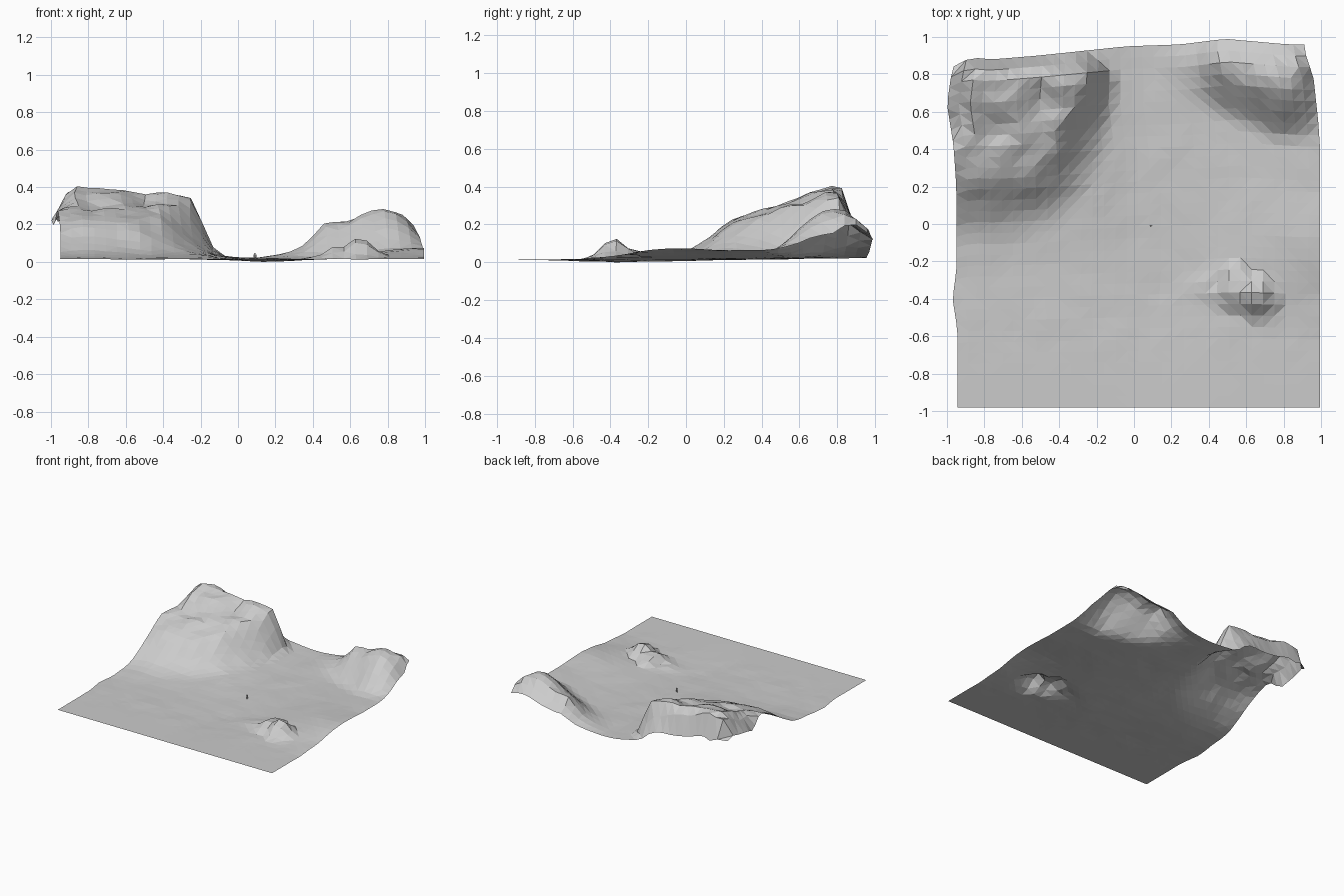
import bpy, bmesh, math
from mathutils import Vector, noise

if "Cube" in bpy.data.objects:
    bpy.data.objects.remove(bpy.data.objects["Cube"])


def interp(x, pts):
    """Piecewise linear profile through (position, value) points."""
    if x <= pts[0][0]:
        return pts[0][1]
    for (a, va), (b, vb) in zip(pts, pts[1:]):
        if x <= b:
            return va + (vb - va) * (x - a) / (b - a)
    return pts[-1][1]


def smooth(a, b, x):
    t = min(1, max(0, (x - a) / (b - a)))
    return t * t * (3 - 2 * t)


# Outline of the terrain sheet
LEFT = [(-.98, -.945), (-.56, -.945), (-.4, -.97), (-.25, -.95), (.2, -.95), (.42, -.965), (.64, -1), (.78, -.98), (.9, -.95)]
RIGHT = [(.4, .995), (.55, .985), (.78, .96), (.93, .91)]
BACK = [(-1, .8), (-.93, .86), (-.86, .89), (-.75, .88), (-.5, .9), (-.2, .93), (0, .95), (.3, .96), (.55, .99), (.9, .96)]

# Left hill: long front slope, stepped top, steep inner flank and cut-off back
L_SLOPE = [(-.3, 0), (-.1, .015), (0, .04), (.1, .1), (.2, .17), (.3, .235), (.38, .265), (.5, .285), (.65, .335), (.77, .38), (.82, .37), (.9, .15)]
L_TOE = [(-.2, -.5), (0, -.36), (.2, -.2), (.4, -.13), (.6, -.1), (.8, -.09), (.87, -.14), (.95, -.22)]
L_WIDTH = [(0, .45), (.3, .42), (.5, .33), (.65, .22), (.8, .17)]
L_TOP = [(-.9, 1.02), (-.7, .98), (-.5, .92), (-.42, .94), (-.28, .87), (-.2, .8)]

# Right hill: ridge height along x, front toe line, front-to-back section
R_CREST = [(.1, 0), (.25, .025), (.35, .08), (.45, .18), (.6, .185), (.77, .235), (.87, .2), (.93, .14), (.98, .07)]
R_TOE = [(.2, .62), (.3, .62), (.4, .6), (.55, .53), (.75, .45), (1, .44)]
R_SECTION = [(0, 0), (.06, .12), (.13, .45), (.23, .88), (.3, 1)]

# Gentle rise along the right-hand edge
EDGE_RISE = [(-.6, 0), (-.4, .015), (-.2, .05), (-.05, .06), (.2, .048), (.45, .05), (.7, .04)]

# Boulder peaks: x, y, height, radius
ROCK = [(.65, -.385, .13, .13), (.53, -.29, .075, .1), (.71, -.44, .07, .07),
        (.5, -.38, .075, .085), (.55, -.34, .085, .1), (.4, -.33, .02, .1)]


def height(x, y):
    ground = .02 + .006 * smooth(.2, .9, y)
    ground -= .013 * math.exp(-((x - .15) / .22) ** 2 - ((y + .3) / .4) ** 2)
    ground += interp(y, EDGE_RISE) * smooth(.35, 1, x)
    # left hill with a soft apron at its foot
    flank = smooth(0, interp(y, L_WIDTH), interp(y, L_TOE) - x)
    side = 1 - .42 * smooth(.42, .58, y) * smooth(-.89, -.99, x)
    side -= .12 * smooth(.1, .35, y) * smooth(.6, .4, y) * smooth(-.8, -.96, x)
    left = interp(y, L_SLOPE) * flank * interp(x, L_TOP) * side
    apron = .035 * smooth(.05, -.25, x) * smooth(-.3, .4, y) * (1 - flank)
    # right hill
    back = 1 - .45 * smooth(.85, .98, y)
    right = interp(x, R_CREST) * interp(y - interp(x, R_TOE), R_SECTION) * back
    # faceted boulder
    rock = max(max(0, h * (1 - math.hypot(x - a, y - b) / r)) for a, b, h, r in ROCK)
    rough = noise.noise(Vector((x * 7, y * 7, 3)))
    rough *= .004 * smooth(-.9, -.5, y) + .1 * (left + right)
    return ground + left + apron + right + rock + rough


# Terrain sheet
N = 32
bm = bmesh.new()
rows = []
for j in range(N + 1):
    row = []
    for i in range(N + 1):
        u, v = i / N, j / N
        x0 = -.95 + 1.94 * u
        y = -.98 + (interp(x0, BACK) + .98) * v
        xl, xr = interp(y, LEFT), interp(y, RIGHT)
        x = xl + (xr - xl) * u
        row.append(bm.verts.new((x, y, max(0, height(x, y)))))
    rows.append(row)
for j in range(N):
    for i in range(N):
        a, b = rows[j][i], rows[j][i + 1]
        c, d = rows[j + 1][i + 1], rows[j + 1][i]
        # split each cell along its flatter diagonal
        if abs(a.co.z - c.co.z) < abs(b.co.z - d.co.z):
            tris = ((a, b, c), (a, c, d))
        else:
            tris = ((a, b, d), (b, c, d))
        for tri in tris:
            bm.faces.new(tri)
low = min(v.co.z for v in bm.verts)
bmesh.ops.translate(bm, verts=bm.verts, vec=(0, 0, -low))
mesh = bpy.data.meshes.new("terrain")
bm.to_mesh(mesh)
bm.free()
terrain = bpy.data.objects.new("terrain", mesh)
bpy.context.collection.objects.link(terrain)

# Tiny standing figure for scale
FX, FY = .09, -.01
FZ = height(FX, FY) - low


def limb(name, dx, z0, z1, r0, r1):
    bpy.ops.mesh.primitive_cone_add(vertices=8, radius1=r0, radius2=r1, depth=z1 - z0,
                                    location=(FX + dx, FY, FZ + (z0 + z1) / 2))
    bpy.context.object.name = name


for s, side in ((-1, "left"), (1, "right")):
    limb("figure_leg_" + side, s * .0028, 0, .019, .0018, .0025)
    limb("figure_arm_" + side, s * .0065, .015, .03, .0012, .0016)
limb("figure_torso", 0, .018, .031, .004, .0055)
bpy.ops.mesh.primitive_uv_sphere_add(segments=8, ring_count=6, radius=.0035, location=(FX, FY, FZ + .0345))
bpy.context.object.name = "figure_head"
